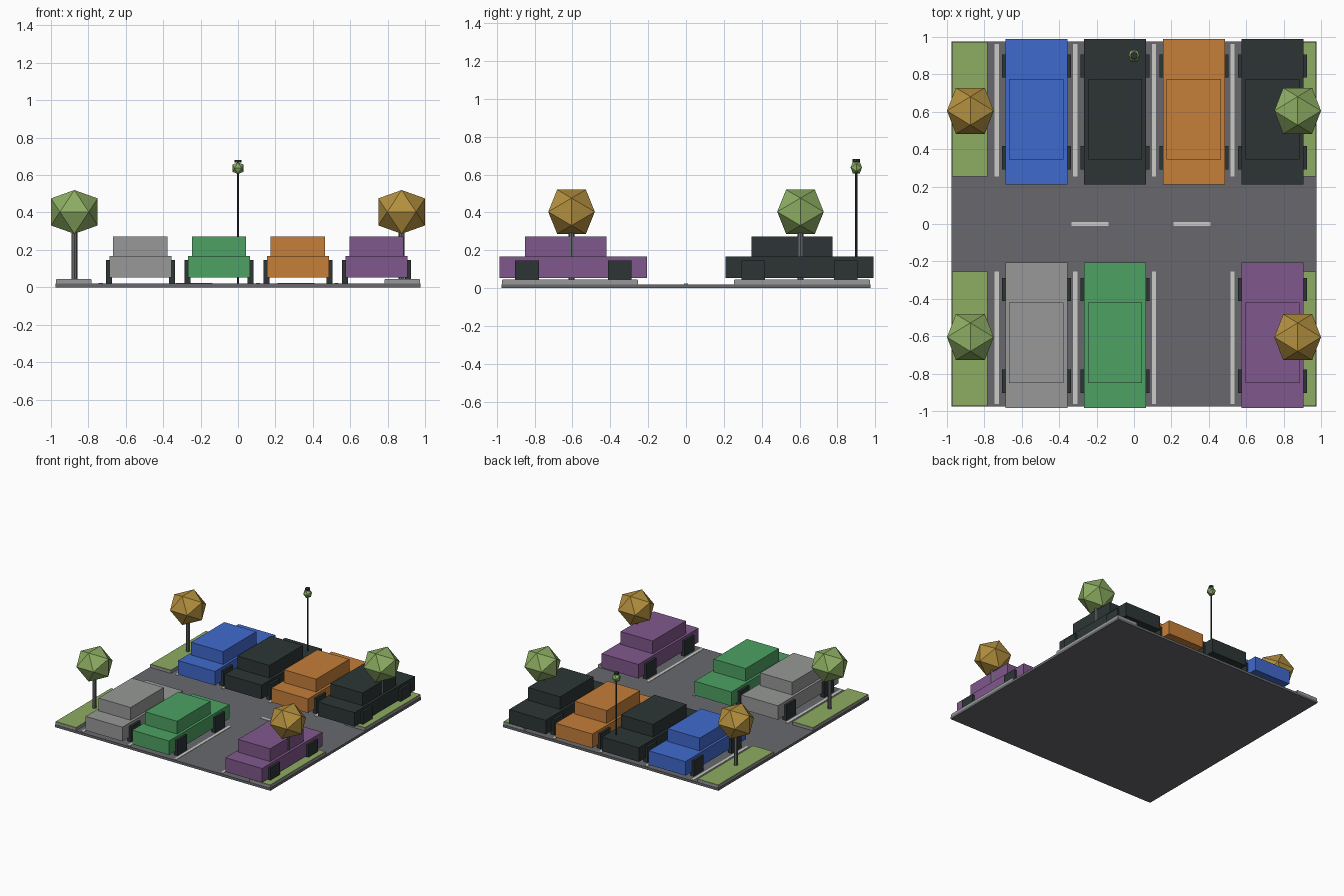
import bpy, bmesh, math
from mathutils import Matrix, Vector

if "Cube" in bpy.data.objects:
    bpy.data.objects.remove(bpy.data.objects["Cube"])


def srgb(v):
    v /= 255
    return v / 12.92 if v <= 0.04045 else ((v + 0.055) / 1.055) ** 2.4


def material(name, r, g, b):
    m = bpy.data.materials.new(name)
    m.diffuse_color = (srgb(r), srgb(g), srgb(b), 1)
    m.use_nodes = True
    m.node_tree.nodes["Principled BSDF"].inputs["Base Color"].default_value = m.diffuse_color
    return m


ASPHALT = material("asphalt grey", 104, 105, 109)
GRASS = material("leaf green", 141, 173, 98)
PAINT = material("line white", 203, 203, 199)
DARK = material("charcoal", 45, 53, 53)
SILVER = material("silver grey", 151, 153, 151)
BLUE = material("blue", 64, 106, 205)
ORANGE = material("orange", 197, 126, 58)
GREEN = material("green", 77, 161, 99)
PURPLE = material("purple", 128, 88, 140)
MUSTARD = material("autumn yellow", 180, 144, 62)


def finish(name, bm, mats):
    bmesh.ops.recalc_face_normals(bm, faces=bm.faces)
    me = bpy.data.meshes.new(name)
    bm.to_mesh(me)
    bm.free()
    for m in mats:
        me.materials.append(m)
    ob = bpy.data.objects.new(name, me)
    bpy.context.collection.objects.link(ob)
    return ob


def add_box(bm, x, y, z, index=0):
    """Box from (min, max) pairs on each axis."""
    size = Vector((x[1] - x[0], y[1] - y[0], z[1] - z[0]))
    mid = Vector((x[0] + x[1], y[0] + y[1], z[0] + z[1])) / 2
    mat = Matrix.Translation(mid) @ Matrix.Diagonal((*size, 1))
    verts = bmesh.ops.create_cube(bm, size=1, matrix=mat)["verts"]
    for f in {f for v in verts for f in v.link_faces}:
        f.material_index = index


def box(name, x, y, z, mat):
    bm = bmesh.new()
    add_box(bm, x, y, z)
    return finish(name, bm, [mat])


def rod(name, x, y, z, radius, sides, mat):
    bm = bmesh.new()
    bmesh.ops.create_cone(bm, cap_ends=True, segments=sides, radius1=radius, radius2=radius,
                          depth=z[1] - z[0], matrix=Matrix.Translation((x, y, (z[0] + z[1]) / 2)))
    return finish(name, bm, [mat])


def icosahedron(name, centre, half, mat):
    """Twenty-sided ball aligned to the axes, given its half sizes."""
    bm = bmesh.new()
    k = 2 / (1 + math.sqrt(5))
    for a in (-1, 1):
        for b in (-k, k):
            for p in ((0, b, a), (b, a, 0), (a, 0, b)):
                bm.verts.new([c + q * h for c, q, h in zip(centre, p, half)])
    bmesh.ops.convex_hull(bm, input=bm.verts)
    return finish(name, bm, [mat])


def car(name, cx, cy, paint):
    bm = bmesh.new()
    add_box(bm, (cx - 0.166, cx + 0.166), (cy - 0.39, cy + 0.39), (0.053, 0.168))
    add_box(bm, (cx - 0.145, cx + 0.145), (cy - 0.255, cy + 0.175), (0.167, 0.272))
    for side in (-1, 1):
        for axle in (-0.245, 0.245):
            xs = sorted((cx + side * 0.152, cx + side * 0.184))
            add_box(bm, xs, (cy + axle - 0.0625, cy + axle + 0.0625), (0.002, 0.145), 1)
    finish(name, bm, [paint, DARK])


# Ground slab
box("asphalt_slab", (-0.975, 0.975), (-0.975, 0.975), (0, 0.02), ASPHALT)

# Corner planters: kerb with a grass top, and a tree on each
for sx in (-1, 1):
    for sy in (-1, 1):
        xs = sorted((sx * 0.784, sx * 0.972))
        ys = sorted((sy * 0.254, sy * 0.972))
        box("kerb", xs, ys, (0.01, 0.042), SILVER)
        box("grass", (xs[0] + 0.002, xs[1] - 0.002), (ys[0] + 0.002, ys[1] - 0.002),
            (0.041, 0.045), GRASS)
        tx, ty = sx * 0.875, sy * 0.605
        rod("tree_trunk", tx, ty, (0.044, 0.33), 0.016, 8, ASPHALT)
        icosahedron("tree_crown", (tx, ty, 0.403), (0.125, 0.123, 0.117),
                    GRASS if sx == sy else MUSTARD)

# Painted bay lines and centre dashes
for sy in (-1, 1):
    for i in range(4):
        lx = -0.734 + 0.42 * i
        box("bay_line", (lx - 0.011, lx + 0.011), sorted((sy * 0.254, sy * 0.963)),
            (0.018, 0.023), PAINT)
for dx in (-0.235, 0.31):
    box("centre_dash", (dx - 0.098, dx + 0.098), (-0.011, 0.011), (0.018, 0.023), PAINT)

# Parked cars, one bay empty in the front row
ROWS = {0.6: (BLUE, DARK, ORANGE, DARK), -0.595: (SILVER, GREEN, None, PURPLE)}
for cy, paints in ROWS.items():
    for i, paint in enumerate(paints):
        if paint:
            car("car", -0.522 + 0.421 * i, cy, paint)

# Lamp post
rod("lamp_pole", 0, 0.9, (0.02, 0.67), 0.006, 8, DARK)
icosahedron("lamp_globe", (0, 0.9, 0.637), (0.03, 0.03, 0.031), GRASS)
rod("lamp_cap", 0, 0.9, (0.667, 0.682), 0.019, 8, DARK)
